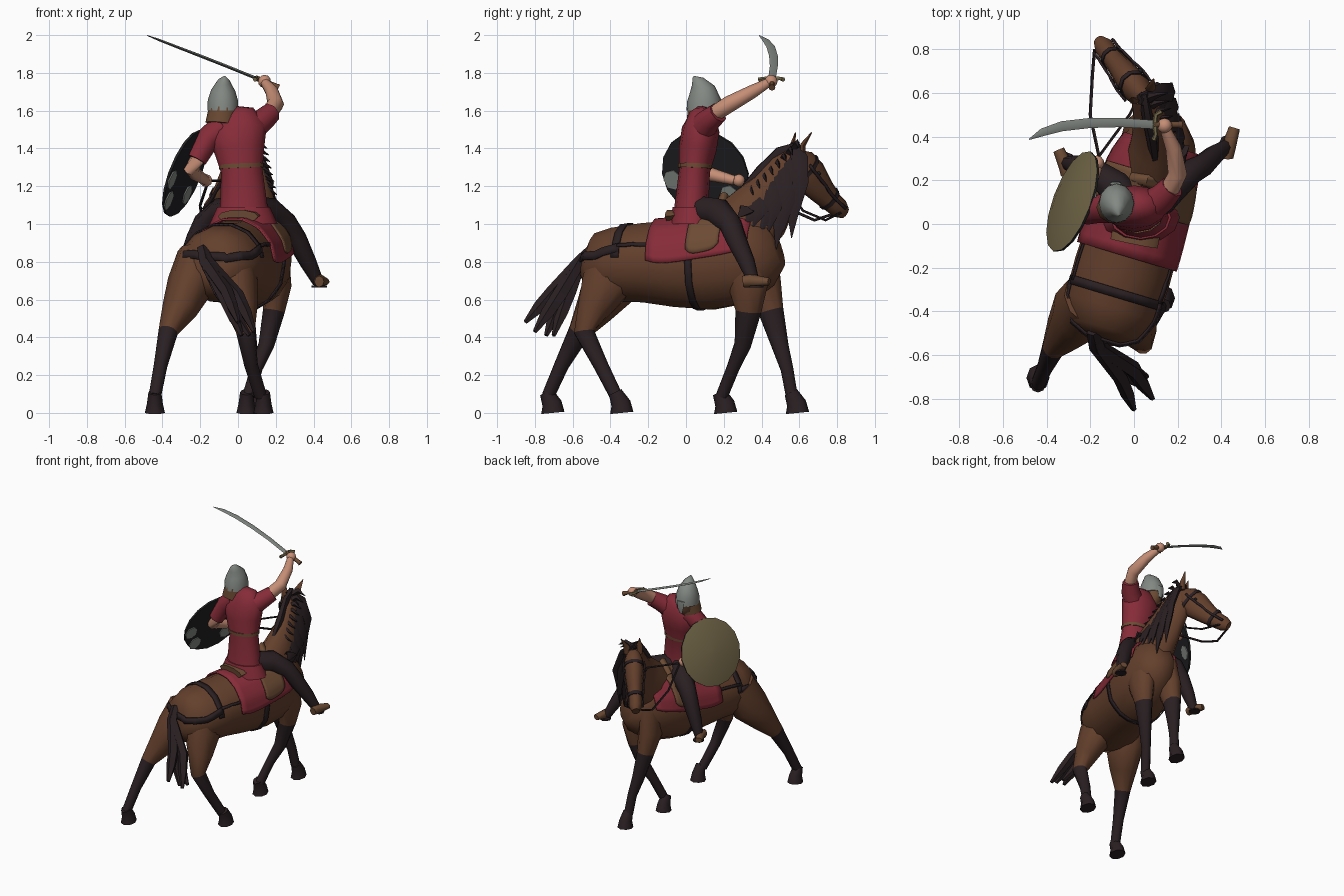
import bpy, bmesh, math
from mathutils import Vector as V
from mathutils.bvhtree import BVHTree

def mat(name, r, g, b):
    m = bpy.data.materials.new(name)
    m.diffuse_color = (r, g, b, 1)
    return m

COAT = mat("chestnut coat", .125, .050, .025)
DARK = mat("dark hair", .023, .014, .016)
RED = mat("crimson cloth", .24, .025, .040)
SKIN = mat("skin", .56, .27, .18)
STEEL = mat("steel", .23, .25, .23)
TAN = mat("shield tan", .17, .135, .065)
LEATHER = mat("leather", .15, .070, .034)
BLACK = mat("black lining", .015, .015, .017)

def finish(name, bm, mats, rule=None, angle=58):
    bmesh.ops.recalc_face_normals(bm, faces=bm.faces)
    for f in bm.faces:
        f.material_index = int(rule(f)) if rule else 0
    me = bpy.data.meshes.new(name)
    bm.to_mesh(me)
    ob = bpy.data.objects.new(name, me)
    bpy.context.collection.objects.link(ob)
    for m in mats:
        me.materials.append(m)
    bpy.ops.object.select_all(action='DESELECT')
    ob.select_set(True)
    bpy.context.view_layer.objects.active = ob
    bpy.ops.object.shade_smooth_by_angle(angle=math.radians(angle))
    return ob

def tube(name, pts, *mats, up=(0, 1, 0), n=8, rule=None):
    """Loft of ellipses; each point is x, y, z, half width, half height."""
    bm, rings, up = bmesh.new(), [], V(up)
    c = [V(p[:3]) for p in pts]
    for i, p in enumerate(pts):
        t = (c[min(i + 1, len(c) - 1)] - c[max(i - 1, 0)]).normalized()
        s = t.cross(up).normalized()
        u = s.cross(t)
        h = p[4] if len(p) > 4 else p[3]
        rings.append([bm.verts.new(c[i] + s * p[3] * math.cos(a) + u * h * math.sin(a))
                      for a in (2 * math.pi * k / n for k in range(n))])
    for a, b in zip(rings, rings[1:]):
        for k in range(n):
            bm.faces.new((a[k], a[(k + 1) % n], b[(k + 1) % n], b[k]))
    bm.faces.new(rings[0])
    bm.faces.new(rings[-1])
    return finish(name, bm, mats, rule)

def ball(name, p, r, m):
    bm = bmesh.new()
    bmesh.ops.create_icosphere(bm, subdivisions=2, radius=r)
    bmesh.ops.translate(bm, verts=bm.verts, vec=p)
    return finish(name, bm, [m])

def tree(ob):
    bm = bmesh.new()
    bm.from_mesh(ob.data)
    return BVHTree.FromBMesh(bm)

def sheet(name, grid, m, thick):
    bm = bmesh.new()
    vs = [[bm.verts.new(p) for p in row] for row in grid]
    for a, b in zip(vs, vs[1:]):
        for k in range(len(a) - 1):
            bm.faces.new((a[k], a[k + 1], b[k + 1], b[k]))
    ob = finish(name, bm, [m])
    mod = ob.modifiers.new("thickness", 'SOLIDIFY')
    mod.thickness, mod.offset = thick, 0
    return ob

def ribbon(name, bvh, path, width, m, k=5):
    """Strap snapped to the surface below it."""
    path = [V(p) for p in path]
    ps = [a.lerp(b, j / k) for a, b in zip(path, path[1:]) for j in range(k)] + [path[-1]]
    grid = []
    for i, p in enumerate(ps):
        loc, nor = bvh.find_nearest(p)[:2]
        t = ps[min(i + 1, len(ps) - 1)] - ps[max(i - 1, 0)]
        s = nor.cross(t).normalized() * width / 2
        grid.append([loc + s + nor * .008, loc - s + nor * .008])
    sheet(name, grid, m, .01)

# horse body, neck and head
axis = lambda y: .012 + .3 * y
body = tube("horse_body", [(axis(y), y, z, w, h) for y, z, w, h in (
    (-.53, .80, .08, .09), (-.49, .79, .165, .165), (-.38, .785, .22, .2),
    (-.22, .795, .225, .215), (-.05, .79, .22, .235), (.12, .795, .215, .255),
    (.27, .82, .2, .25), (.40, .86, .155, .2), (.48, .89, .08, .12))],
    COAT, up=(0, 0, 1), n=14)
tube("horse_neck", [(.09, .25, .92, .14, .2), (.1, .39, 1.06, .112, .18), (.085, .47, 1.17, .085, .14),
     (.06, .54, 1.28, .068, .115), (.03, .60, 1.35, .05, .08)], COAT, up=(0, 0, 1), n=10)
HEAD = [(.05, .57, 1.345, .05, .06), (.02, .61, 1.31, .066, .095), (-.02, .66, 1.25, .066, .1),
        (-.07, .725, 1.17, .053, .075), (-.115, .78, 1.11, .045, .057), (-.14, .815, 1.08, .045, .053),
        (-.16, .84, 1.06, .028, .035)]
head = tube("horse_head", HEAD, COAT, up=(0, 0, 1), n=10)
body_t, head_t = tree(body), tree(head)
for x, y, tx, ty in ((.075, .62, .09, .665), (.0, .565, -.01, .58)):
    tube("horse_ear", [(x, y, 1.36, .022, .016), (x, y, 1.42, .026, .016), (tx, ty, 1.485, .003)], COAT, n=6)
for p in ((.045, .72, 1.27), (-.085, .625, 1.27)):
    ball("horse_eye", head_t.find_nearest(V(p))[0], .012, BLACK)

# legs with dark socks and hooves
def leg(name, pts, foot, sock):
    x, y = foot
    tube(name, pts, COAT, DARK, n=10, rule=lambda f: f.calc_center_median().z < sock)
    tube("hoof", [(x, y - .035, .11, .034, .036), (x, y - .005, .05, .042, .052),
                  (x, y, .0, .053, .062)], DARK)
leg("hind_leg_left", [(-.22, -.33, .84, .1, .13), (-.25, -.40, .68, .125, .155), (-.31, -.485, .55, .095, .105),
    (-.37, -.565, .43, .052, .06), (-.41, -.66, .25, .036, .04), (-.44, -.73, .09, .033, .035)], (-.44, -.705), .43)
leg("hind_leg_right", [(-.02, -.38, .84, .1, .12), (-.01, -.42, .68, .115, .14), (.02, -.49, .55, .085, .09),
    (.04, -.54, .43, .05, .056), (.07, -.45, .25, .036, .04), (.12, -.37, .09, .033, .035)], (.135, -.34), .43)
leg("front_leg_right", [(.19, .3, .84, .08, .13), (.205, .33, .67, .078, .11), (.19, .33, .54, .058, .072),
    (.15, .3, .36, .042, .046), (.1, .25, .24, .032, .035), (.055, .19, .09, .032, .033)], (.045, .21), .55)
leg("front_leg_left", [(.04, .36, .84, .08, .13), (.02, .41, .68, .076, .1), (.03, .45, .54, .057, .07),
    (.06, .5, .35, .042, .046), (.085, .535, .23, .032, .035), (.1, .56, .09, .032, .033)], (.105, .59), .55)

# mane locks hanging on the right side
for i in range(9):
    s = i / 8
    x, y, z = .045 + .06 * s, .57 - .28 * s, 1.43 - .28 * s
    d = (.36, .47, .40, .46, .34, .31, .24, .20, .12)[i]
    tube("mane_lock", [(x - .02, y, z - .01, .02, .03), (x + .075, y + .03, z - .08, .022, .048),
         (x + .125 - .01 * (i % 2), y + .035, z - d * .6, .02, .045), (x + .125, y + .03 - .05 * s, z - d, .002)], DARK, n=5)
    if i < 8:
        tube("mane_tuft", [(x, y, z - .04, .03, .03), (x + .06, y + .02, z + .0, .012, .02),
             (x + .11, y + .03, z - .03, .002)], DARK, up=(0, 0, 1), n=4)
tube("mane_crest", [(.045, .6, 1.41, .02, .03), (.06, .5, 1.375, .025, .04), (.085, .4, 1.275, .03, .04),
     (.1, .27, 1.13, .02, .03)], DARK, up=(0, 0, 1), n=6)
# tail locks
for mx, my, mz, ex, ey, ez in ((-.06, -.70, .64, .0, -.85, .48), (.0, -.67, .62, .085, -.80, .43),
                               (-.07, -.66, .6, .02, -.74, .41), (-.1, -.62, .64, .06, -.70, .41)):
    tube("tail_lock", [(-.19, -.49, .87, .03, .03), (-.17, -.56, .80, .04, .035), (mx, my, mz, .035, .042),
                       ((mx + ex) / 2, (my + ey) / 2, (mz + ez) / 2, .032, .036), (ex, ey, ez, .012)], DARK, n=5)

# tack wrapped round the barrel
def wrap(name, y0, y1, deg, off, m, nu=8, trim=0, bow=0, thick=.01):
    side, grid = V((.957, -.287, 0)), []
    for i in range(nu + 1):
        t = i / nu
        y = y0 + (y1 - y0) * t
        o = V((axis(y), y, .80))
        lim = math.radians(deg - trim * t - bow * abs(2 * t - 1) ** 4)
        row = []
        for j in range(25):
            a = lim * (j / 12 - 1)
            d = side * math.sin(a) + V((0, 0, math.cos(a)))
            row.append(body_t.ray_cast(o, d)[0] + d * off)
        grid.append(row)
    sheet(name, grid, m, thick)
wrap("saddle_cloth", -.15, .37, 97, .014, RED, nu=12, trim=22, bow=9)
wrap("saddle_flap", .06, .23, 82, .023, LEATHER, trim=10, bow=8)
wrap("girth", .055, .09, 180, .006, DARK, 1, thick=.008)
wrap("croup_strap", -.335, -.295, 84, .007, DARK, 1, thick=.008)
ribbon("breeching_strap", body_t, [(-.33, -.25, .85), (-.34, -.42, .84), (-.2, -.6, .85), (-.02, -.64, .84),
       (.09, -.5, .84), (.14, -.37, .88)], .045, DARK)
for x, y in ((-.31, -.25), (.13, -.37)):
    ribbon("tack_strap", body_t, [(x, y, .9), (x + .08, y + .2, .9)], .02, DARK)
tube("saddle_seat", [(.0, -.09, 1.04, .11, .035), (.01, -.04, 1.045, .11, .03), (.04, .08, 1.05, .09, .03),
     (.06, .19, 1.08, .08, .04)], LEATHER, up=(0, 0, 1), n=10)
tube("saddle_pommel", [(.0, .21, 1.06, .03), (.06, .2, 1.14, .03), (.12, .175, 1.06, .03)], LEATHER)
# bridle and reins
for i, f, g in ((3, .5, .75), (2, -.75, -.5)):
    a, b = HEAD[i], HEAD[i + (1 if f > 0 else -1)]
    ends = [[u + (v - u) * abs(t) + (.006 if k > 2 else 0) for k, (u, v) in enumerate(zip(a, b))] for t in (f, g)]
    tube("bridle_band", ends, DARK, up=(0, 0, 1), n=10)
for s in (1, -1):
    sd = V((.81, .58, 0)) * .09 * s
    ribbon("cheek_strap", head_t, [V(HEAD[1][:3]) + sd, V(HEAD[3][:3]) + sd, V(HEAD[5][:3]) + sd], .016, DARK)
tube("rein_left", [(-.18, .80, 1.06, .008), (-.19, .68, 1.02, .008), (-.2, .5, 1.1, .008), (-.16, .31, 1.22, .008)], DARK, up=(0, 0, 1), n=5)
tube("rein_right", [(-.1, .82, 1.06, .007), (.0, .74, 1.02, .007), (.04, .62, 1.07, .007), (-.02, .5, 1.23, .007),
     (-.16, .31, 1.23, .007)], DARK, up=(0, 0, 1), n=5)

# rider torso, belt and head
tube("tunic", [(.03, .03, 1.03, .145, .10), (.03, .03, 1.10, .125, .09), (.02, .045, 1.28, .11, .082),
     (.005, .062, 1.40, .135, .1), (.0, .078, 1.50, .155, .1), (-.02, .085, 1.56, .115, .075),
     (-.05, .09, 1.59, .05, .05)], RED, n=12)
tube("tunic_skirt", [(.03, .03, 1.0, .18, .12), (.03, .03, 1.09, .14, .1)], RED, n=12)
tube("belt", [(.018, .047, 1.295, .118, .09), (.017, .048, 1.318, .118, .091)], LEATHER, n=12)
tube("face", [(-.075, .1, 1.53, .045), (-.08, .115, 1.57, .06, .068), (-.08, .11, 1.66, .07)], LEATHER, n=10)
tube("neck_guard", [(-.088, .075, 1.53, .085, .075), (-.08, .085, 1.61, .075, .08)], LEATHER, n=10)
tube("helmet", [(-.08, .095, 1.60, .082, .092), (-.08, .095, 1.655, .08, .09), (-.078, .085, 1.71, .063, .07),
     (-.075, .062, 1.755, .034, .036), (-.07, .04, 1.78, .006)], STEEL, n=12)
tube("nose_guard", [(-.085, .185, 1.64, .03, .008), (-.085, .19, 1.59, .025, .008), (-.085, .185, 1.55, .012, .006)], STEEL, n=6)

# rider arms
tube("sleeve_right", [(.07, .08, 1.50, .075), (.13, .12, 1.55, .066), (.175, .17, 1.59, .056)], RED, up=(0, 0, 1))
tube("forearm_right", [(.165, .16, 1.59, .044), (.2, .23, 1.635, .044), (.18, .35, 1.70, .036), (.145, .43, 1.745, .025)],
     SKIN, up=(0, 0, 1))
ball("hand_right", (.14, .45, 1.755), .035, SKIN)
tube("sleeve_left", [(-.08, .08, 1.51, .075), (-.16, .07, 1.45, .065), (-.22, .05, 1.34, .054)], RED)
tube("forearm_left", [(-.21, .05, 1.35, .04), (-.245, .05, 1.29, .042), (-.22, .14, 1.26, .036), (-.17, .26, 1.23, .025)],
     SKIN, up=(0, 0, 1))
ball("hand_left", (-.17, .28, 1.23), .034, SKIN)

# rider legs and boots, spread either side of the barrel
for side, pts, f in (
        ("right", [(.07, .06, 1.07, .08), (.17, .17, 1.06, .08), (.255, .235, 1.0, .062), (.31, .265, .92, .055),
                   (.37, .32, .8, .045), (.425, .36, .69, .03)], (.43, .34, .46, .44)),
        ("left", [(.0, .06, 1.07, .08), (-.09, .17, 1.06, .08), (-.18, .24, 1.0, .062), (-.22, .255, .92, .055),
                  (-.27, .27, .8, .045), (-.31, .28, .69, .03)], (-.31, .26, -.345, .34))):
    tube("trouser_leg_" + side, pts, DARK)
    x, y, tx, ty = f
    tube("boot_" + side, [(x, y - .04, .695, .025, .03), (x, y, .70, .034, .036), (tx, ty, .695, .026, .02)],
         LEATHER, up=(0, 0, 1))
    tube("stirrup_" + side, [(x, y + .03, .665, .04, .04), (x, y + .03, .675, .04, .04)], DARK)

# round shield, dark on the inside
N = V((-1, .37, .4)).normalized()
C = V((-.275, .1, 1.265))
tube("shield", [(*(C + N * d), r) for d, r in ((0, .242), (.012, .244), (.03, .17), (.042, .02))], TAN, BLACK,
     up=(0, 0, 1), n=16, rule=lambda f: f.normal.dot(N) < .3)
for dy, dz in ((-.17, -.03), (-.1, -.14), (.13, -.11), (.02, .17)):
    q = C + V((.37 * dy + .4 * dz, dy, dz))
    tube("shield_patch", [(*q, .05, .055), (*(q - N * .006), .05, .055)], STEEL, up=(0, 0, 1), n=7)

# curved sword
tube("sword_blade", [(.10, .455, 1.77, .008, .02), (-.06, .465, 1.835, .008, .021), (-.2, .463, 1.89, .008, .023),
     (-.33, .448, 1.94, .007, .023), (-.42, .42, 1.975, .006, .018), (-.48, .388, 1.998, .002, .003)], STEEL, n=4)
tube("sword_grip", [(.215, .455, 1.722, .018), (.2, .455, 1.73, .014), (.09, .455, 1.775, .014)], LEATHER)
tube("sword_guard", [(.09, .385, 1.765, .012), (.1, .41, 1.77, .01), (.095, .455, 1.772, .014), (.1, .5, 1.77, .01),
     (.125, .515, 1.765, .012)], TAN, up=(0, 0, 1), n=6)
